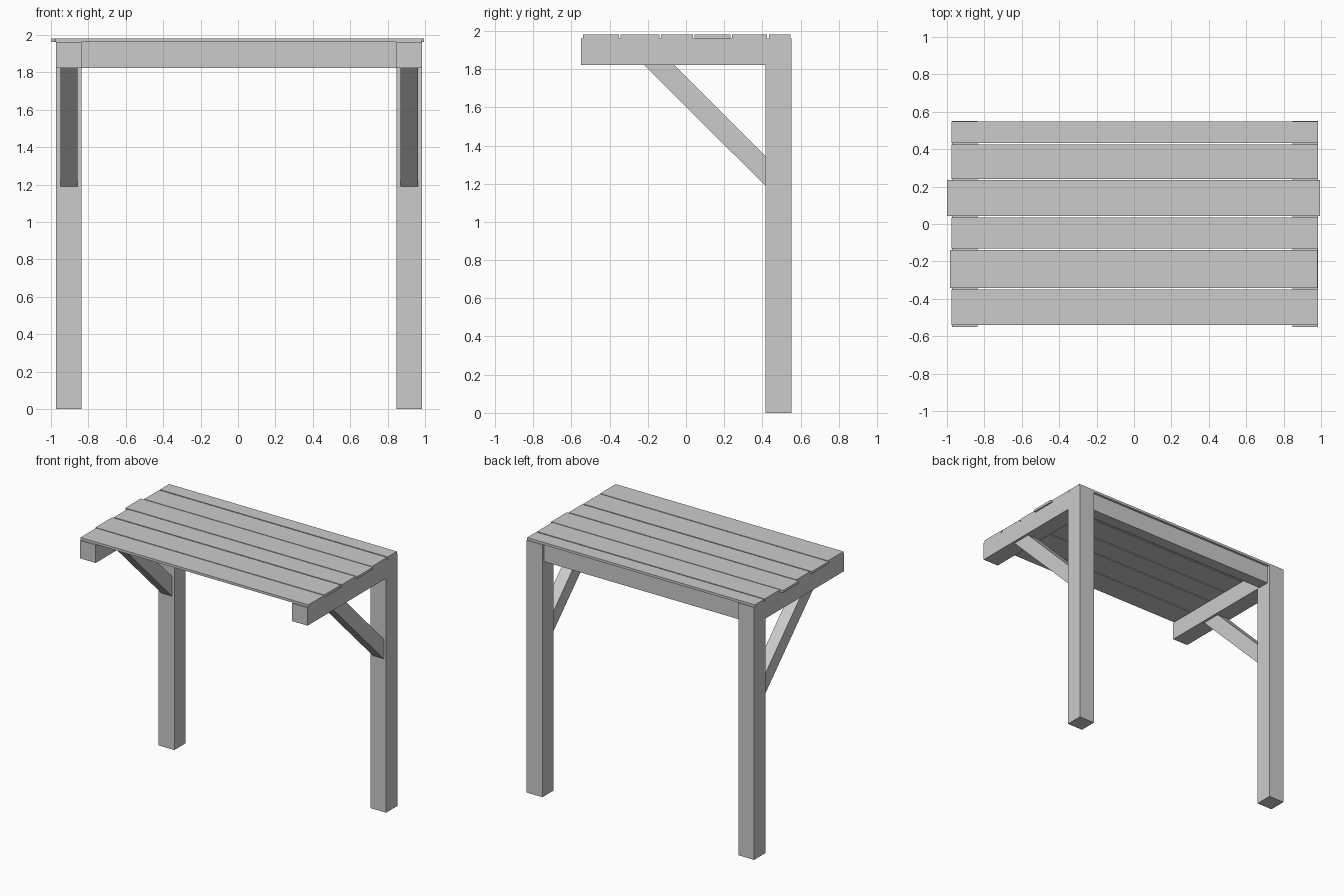
import bpy

if "Cube" in bpy.data.objects:
    bpy.data.objects.remove(bpy.data.objects["Cube"])


def prism(name, profile, x0, x1):
    """Extrude a (y, z) outline along x."""
    n = len(profile)
    verts = [(x0, y, z) for y, z in profile] + [(x1, y, z) for y, z in profile]
    faces = [tuple(range(n))[::-1], tuple(range(n, 2 * n))]
    faces += [(i, (i + 1) % n, n + (i + 1) % n, n + i) for i in range(n)]
    mesh = bpy.data.meshes.new(name)
    mesh.from_pydata(verts, [], faces)
    obj = bpy.data.objects.new(name, mesh)
    bpy.context.collection.objects.link(obj)
    return obj


def box(name, x0, x1, y0, y1, z0, z1):
    return prism(name, [(y0, z0), (y1, z0), (y1, z1), (y0, z1)], x0, x1)


# Side frames: post, roof beam and diagonal brace
brace = [(-0.22, 1.822), (0.415, 1.19), (0.415, 1.345), (-0.062, 1.822)]
for side, x0, x1 in (("left", -0.972, -0.838), ("right", 0.848, 0.983)):
    box(side + "_post", x0, x1, 0.415, 0.552, 0, 1.961)
    box(side + "_roof_beam", x0, x1, -0.55, 0.415, 1.822, 1.961)
    prism(side + "_brace", brace, x0 + 0.022, x1 - 0.02)

# Rail between the two posts
box("back_rail", -0.838, 0.848, 0.437, 0.53, 1.822, 1.961)

# Roof planks with uneven widths and lengths
planks = [
    (-0.975, 0.983, -0.54, -0.35),
    (-0.985, 0.98, -0.342, -0.139),
    (-0.975, 0.983, -0.13, 0.036),
    (-1.0, 0.995, 0.044, 0.234),
    (-0.975, 0.983, 0.24, 0.425),
    (-0.975, 0.983, 0.434, 0.547),
]
for i, (x0, x1, y0, y1) in enumerate(planks, 1):
    box(f"roof_plank_{i}", x0, x1, y0, y1, 1.961, 1.98)
